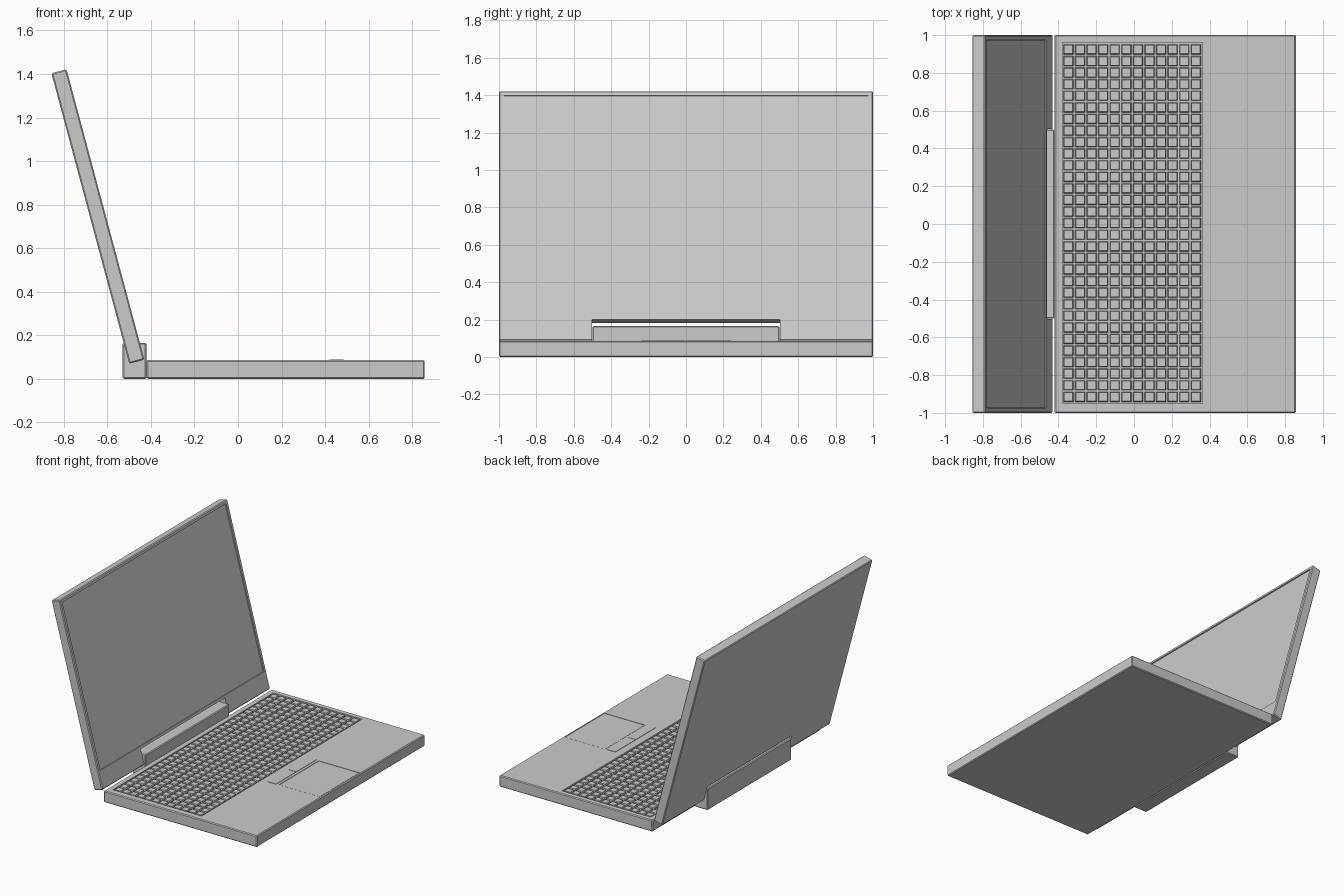
import bpy, bmesh
from math import radians

if "Cube" in bpy.data.objects:
    bpy.data.objects.remove(bpy.data.objects["Cube"])

TOP = 0.086          # height of the keyboard deck
HINGE_LINE = (-0.43, 0, 0.088)
TILT = (0, radians(-15), 0)


def box(name, lo, hi, bevel=0.0, loc=(0, 0, 0), rot=(0, 0, 0)):
    """Axis-aligned box between two corners, in the object's own frame."""
    bm = bmesh.new()
    bmesh.ops.create_cube(bm, size=1)
    for v in bm.verts:
        v.co = [lo[i] if v.co[i] < 0 else hi[i] for i in range(3)]
    me = bpy.data.meshes.new(name)
    if bevel:
        bmesh.ops.bevel(bm, geom=bm.edges[:], offset=bevel, segments=1,
                        profile=0.5, affect='EDGES')
    bm.to_mesh(me)
    bm.free()
    ob = bpy.data.objects.new(name, me)
    ob.location, ob.rotation_euler = loc, rot
    bpy.context.collection.objects.link(ob)
    return ob


def cut(target, name, lo, hi):
    """Subtract a hidden box given in the target's frame."""
    c = box(name, lo, hi, loc=target.location, rot=target.rotation_euler)
    c.hide_render = True
    c.display_type = 'WIRE'
    m = target.modifiers.new(name, 'BOOLEAN')
    m.operation, m.solver, m.object = 'DIFFERENCE', 'EXACT', c
    c.hide_set(True)


# Base with keyboard well and touchpad recess
base = box("base", (-0.42, -1, 0), (0.857, 1, TOP), 0.006)
cut(base, "keyboard_well_cutter", (-0.378, -0.95, TOP - 0.02), (0.362, 0.96, 0.2))
cut(base, "touchpad_cutter", (0.505, -0.235, TOP - 0.004), (0.845, 0.24, 0.2))
box("touchpad", (0.508, -0.232, TOP - 0.01), (0.842, 0.237, TOP - 0.001))

# Two touchpad buttons
for side, y in (("right", -0.24), ("left", 0.002)):
    box(f"touchpad_button_{side}", (0.42, y, TOP - 0.004), (0.485, y + 0.238, TOP + 0.003))

# Keys: one tapered key repeated in a 12 x 31 grid
PITCH, HALF = 0.0613, 0.0265
keys = box("keys", (-0.347 - HALF, -0.915 - HALF, TOP - 0.021),
           (-0.347 + HALF, -0.915 + HALF, TOP - 0.001))
for v in keys.data.vertices:
    if v.co.z > TOP - 0.01:
        v.co.x += 0.004 if v.co.x < -0.347 else -0.004
        v.co.y += 0.004 if v.co.y < -0.915 else -0.004
for axis, count in ((0, 12), (1, 31)):
    m = keys.modifiers.new("key_grid", 'ARRAY')
    m.count = count
    m.use_relative_offset = False
    m.use_constant_offset = True
    m.constant_offset_displace = [PITCH if i == axis else 0 for i in range(3)]

# Hinge block behind the base
box("hinge", (-0.53, -0.5, 0), (-0.42, 0.5, 0.165), 0.006)

# Tilted lid, notched around the hinge, with a recessed screen
lid = box("lid", (-0.072, -1, 0), (0, 1, 1.381), 0.006, HINGE_LINE, TILT)
cut(lid, "hinge_notch_cutter", (-0.2, -0.502, -0.1), (0.1, 0.502, 0.116))
cut(lid, "screen_cutter", (-0.01, -0.974, 0.134), (0.1, 0.974, 1.357))
box("screen", (-0.014, -0.972, 0.136), (-0.007, 0.972, 1.355), 0, HINGE_LINE, TILT)
